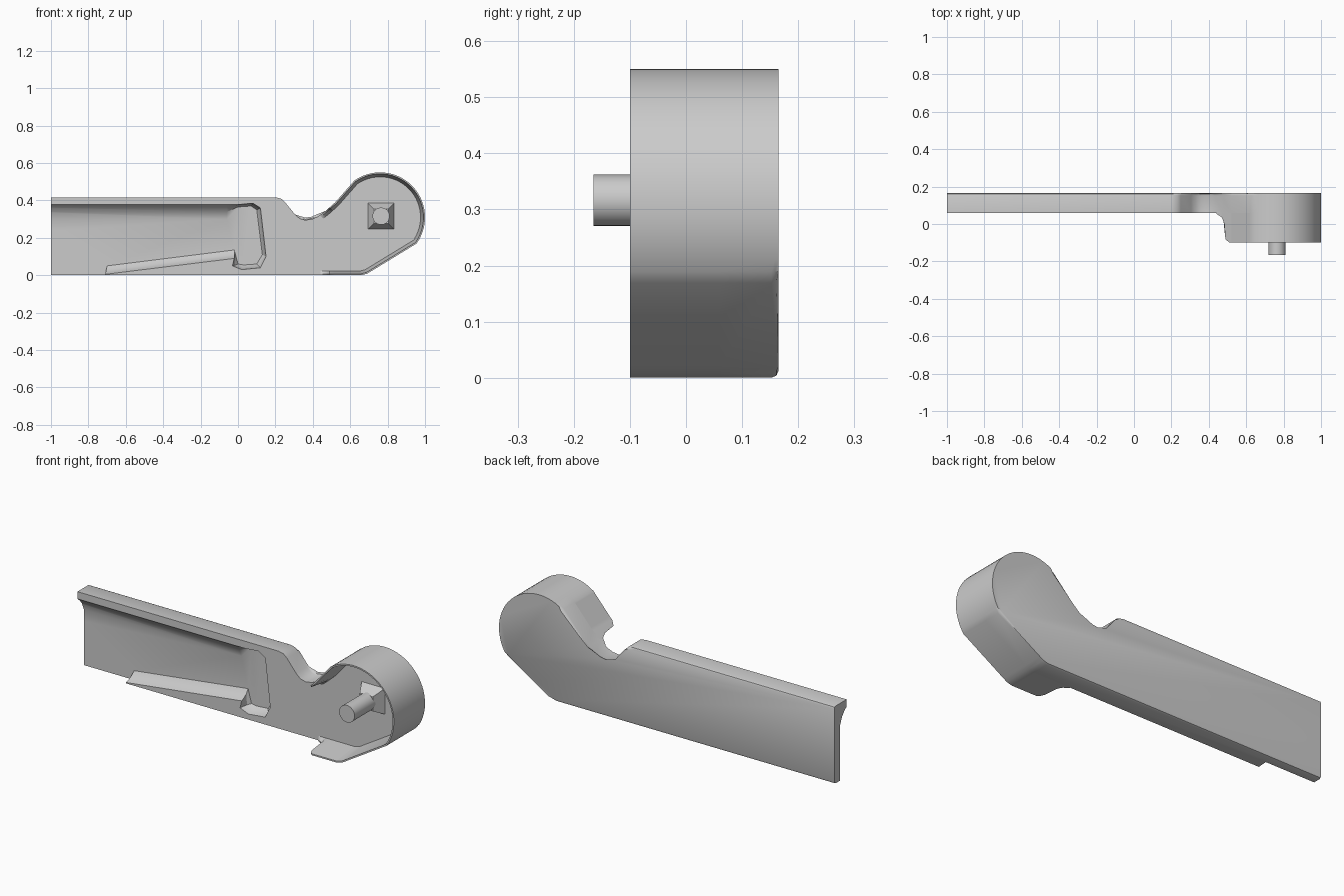
import bpy, bmesh, math
from mathutils import Vector

cube = bpy.data.objects.get("Cube")
if cube:
    bpy.data.objects.remove(cube, do_unlink=True)

BACK, FRONT, RIM, FLOOR = 0.165, 0.06, -0.10, 0.115

grey = bpy.data.materials.new("light grey")
grey.use_nodes = True
grey.diffuse_color = (0.6, 0.6, 0.6, 1)
grey.node_tree.nodes["Principled BSDF"].inputs["Base Color"].default_value = (0.6, 0.6, 0.6, 1)


def finish(bm, name):
    bmesh.ops.recalc_face_normals(bm, faces=bm.faces)
    mesh = bpy.data.meshes.new(name)
    bm.to_mesh(mesh)
    bm.free()
    mesh.materials.append(grey)
    obj = bpy.data.objects.new(name, mesh)
    bpy.context.collection.objects.link(obj)
    return obj


def smooth(obj):
    bpy.ops.object.select_all(action="DESELECT")
    obj.select_set(True)
    bpy.context.view_layer.objects.active = obj
    bpy.ops.object.shade_smooth_by_angle(angle=math.radians(32))


def loft(bm, loops):
    """Skin closed loops of equal length and cap both ends."""
    rings = [[bm.verts.new(p) for p in loop] for loop in loops]
    for a, b in zip(rings, rings[1:]):
        for i in range(len(a)):
            j = (i + 1) % len(a)
            bm.faces.new((a[i], a[j], b[j], b[i]))
    bm.faces.new(rings[0])
    bm.faces.new(rings[-1])


# Outline of the arm and round head, in x and z
head = Vector((0.76, 0.31))
arc = [head + 0.24 * Vector((math.cos(a), math.sin(a)))
       for a in (math.radians(-36 + 161 * i / 28) for i in range(29))]
valley = [(0.52, 0.39), (0.47, 0.345), (0.43, 0.315), (0.395, 0.3), (0.36, 0.295),
          (0.33, 0.303), (0.305, 0.325), (0.25, 0.392), (0.23, 0.41), (0.2, 0.417)]
lower = [(0.71, 0.02), (0.69, 0.008), (0.66, 0)]
outline = ([Vector((-1, 0))] + [Vector(p) for p in reversed(lower)] + arc
           + [Vector(p) for p in valley] + [Vector((-1, 0.417))])

# Arm plate with a rounded back edge
bm = bmesh.new()
loft(bm, [[(p.x, y, p.y) for p in outline] for y in (FRONT, BACK)])
back_edges = [e for e in bm.edges if all(v.co.y > BACK - 0.001 for v in e.verts)
              and not all(v.co.x < -0.999 for v in e.verts)]
bmesh.ops.bevel(bm, geom=back_edges, offset=0.013, segments=2, profile=0.5, affect="EDGES")
plate = finish(bm, "arm_plate")

# Recess with a filleted top flange and a tapering lower rib
mouth = [(-1.1, -0.1), (-0.71, -0.1), (-0.71, 0.005), (-0.02, 0.09), (-0.03, 0.05),
         (0.02, 0.03), (0.12, 0.04), (0.15, 0.1), (0.12, 0.36), (0.08, 0.385),
         (0, 0.378), (-0.06, 0.378), (-1.1, 0.378)]
bed = [(-1.1, -0.1), (-0.715, -0.1), (-0.7, 0.05), (-0.02, 0.135), (0, 0.06),
       (0.03, 0.055), (0.1, 0.06), (0.13, 0.11), (0.1, 0.35), (0.07, 0.37),
       (0, 0.365), (-0.06, 0.3), (-1.1, 0.3)]
bm = bmesh.new()
loops = []
for depth, blend in ((-0.1, 0), (0, 0), (0.35, 0.2), (0.7, 0.5), (1, 1)):
    y = FRONT + depth * (FLOOR - FRONT)
    pts = [Vector(a).lerp(Vector(b), blend) for a, b in zip(mouth, bed)]
    loops.append([(p.x, y, p.y) for p in pts])
loft(bm, loops)
bmesh.ops.triangulate(bm, faces=bm.faces)
cutter = finish(bm, "recess_cutter")
cutter.hide_render = True
cut = plate.modifiers.new("recess", "BOOLEAN")
cut.operation = "DIFFERENCE"
cut.solver = "EXACT"
cut.object = cutter
bpy.context.view_layer.objects.active = plate
bpy.ops.object.modifier_apply(modifier="recess")
bpy.data.objects.remove(cutter, do_unlink=True)
smooth(plate)


# Thin wall around the head, with shaped ends
def wall_front(x):
    steps = [(0.44, 0.055), (0.47, 0.035), (0.483, 0), (0.488, -0.08), (0.51, RIM)]
    for (x0, y0), (x1, y1) in zip(steps, steps[1:]):
        if x < x1:
            return y0 + (y1 - y0) * max(0, (x - x0) / (x1 - x0))
    return RIM


path = ([Vector((0.44, 0))] + [Vector(p) for p in reversed(lower)] + arc
        + [Vector(p) for p in valley[:2]] + [Vector((0.44, 0.322))])
stations = []
for a, b in zip(path, path[1:]):
    n = max(1, round((b - a).length / 0.008)) if min(a.x, b.x) < 0.55 else 1
    stations += [a.lerp(b, i / n) for i in range(n)]
stations.append(path[-1])
bm = bmesh.new()
loops = []
for i, p in enumerate(stations):
    t = (stations[min(i + 1, len(stations) - 1)] - stations[max(i - 1, 0)]).normalized()
    inward = Vector((-t.y, t.x))
    front = wall_front(p.x)
    lip, root = p + inward * 0.008, p + inward * 0.024
    loops.append([(p.x, FRONT, p.y), (p.x, front, p.y),
                  (lip.x, front, lip.y), (root.x, FRONT, root.y)])
loft(bm, loops)
smooth(finish(bm, "head_wall"))


# Pivot peg and its square tapered foot
def taper(name, sides, r0, r1, y0, y1, turn=0):
    bm = bmesh.new()
    angles = [turn + math.tau * i / sides for i in range(sides)]
    loft(bm, [[(0.765 + r * math.cos(a), y, 0.316 + r * math.sin(a)) for a in angles]
              for r, y in ((r0, y0), (r1, y1))])
    return finish(bm, name)


smooth(taper("pivot_peg", 24, 0.046, 0.046, FRONT + 0.01, -BACK))
taper("peg_foot", 4, 0.1, 0.055, FRONT + 0.002, 0.0, math.pi / 4)
